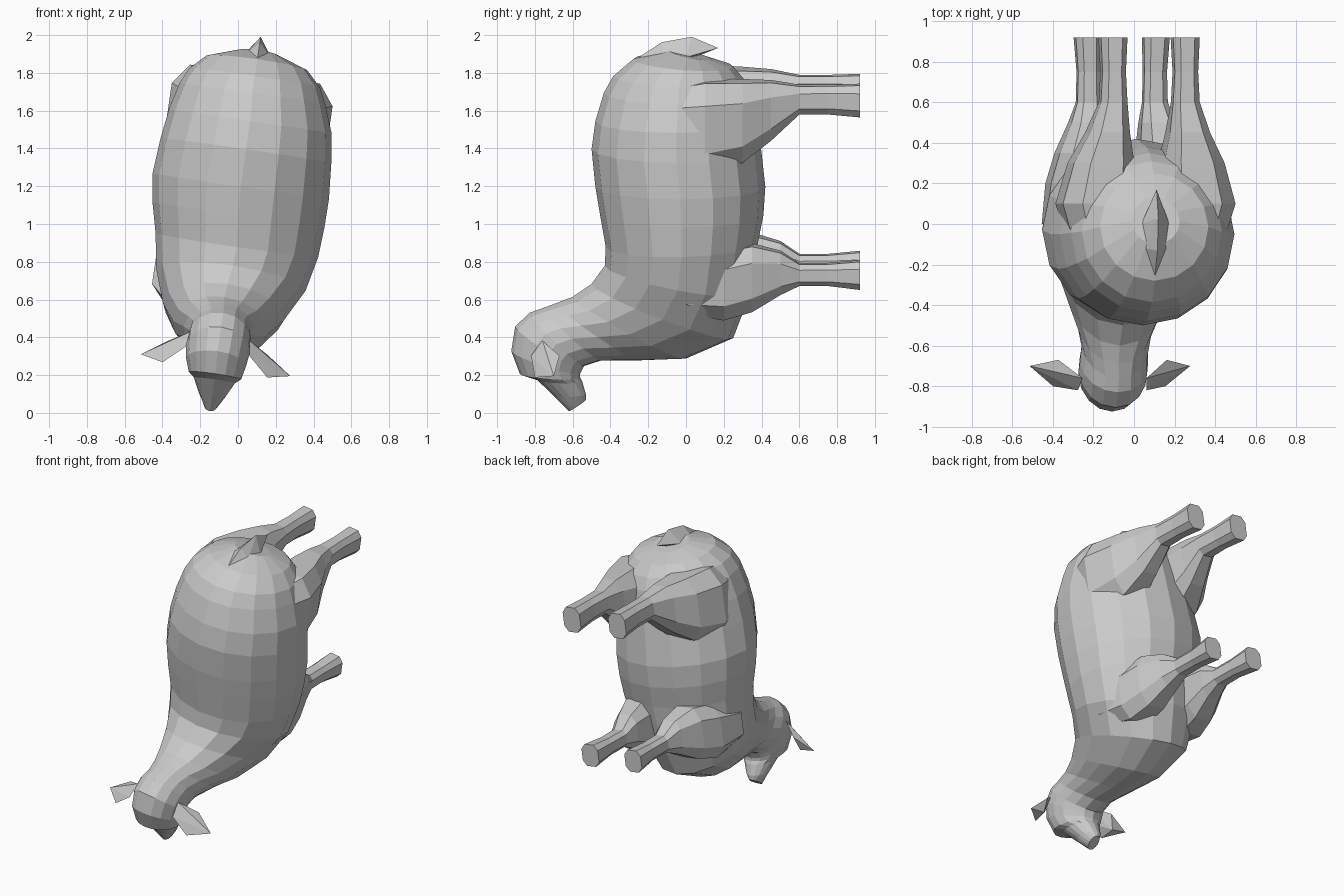
import bpy, bmesh, math
from mathutils import Matrix, Vector

cube = bpy.data.objects.get("Cube")
if cube:
    bpy.data.objects.remove(cube, do_unlink=True)

GREY = (0.6, 0.6, 0.6, 1)
wool = bpy.data.materials.new("plain grey")
wool.use_nodes = True
wool.diffuse_color = GREY
wool.node_tree.nodes["Principled BSDF"].inputs["Base Color"].default_value = GREY

# The animal is built upright and symmetric, then leans sideways about its middle
PIVOT = Vector((0, 0, 1.17))
LEAN = (Matrix.Translation(PIVOT) @ Matrix.Rotation(math.radians(8.3), 4, 'Y')
        @ Matrix.Translation(-PIVOT))


def finish(name, bm):
    bmesh.ops.recalc_face_normals(bm, faces=bm.faces)
    bm.transform(LEAN)
    mesh = bpy.data.meshes.new(name)
    bm.to_mesh(mesh)
    bm.free()
    mesh.materials.append(wool)
    obj = bpy.data.objects.new(name, mesh)
    bpy.context.collection.objects.link(obj)


def outline(sides, boxy):
    """Unit cross-section: a plain polygon, or a rounded box with flat sides."""
    shift, power = (0.5, 0.7) if boxy else (0, 1)
    ring = []
    for i in range(sides):
        a = math.tau * (i + shift) / sides
        ring.append([math.copysign(abs(f) ** power, f) for f in (math.cos(a), math.sin(a))])
    reach = max(c for c, s in ring)
    return [(c / reach, s / reach) for c, s in ring]


def loft(name, rings, sides, boxy=False):
    """Skin rings given as (near point, far point, half width), widened along x."""
    bm = bmesh.new()
    loops = []
    for near, far, half in rings:
        mid, arm = (near + far) / 2, (far - near) / 2
        loops.append([bm.verts.new(mid + arm * c + Vector((half * s, 0, 0)))
                      for c, s in outline(sides, boxy)])
    for a, b in zip(loops, loops[1:]):
        for i in range(sides):
            j = (i + 1) % sides
            bm.faces.new((a[i], a[j], b[j], b[i]))
    bm.faces.new(loops[0])
    bm.faces.new(loops[-1])
    finish(name, bm)


def hull(name, points):
    bm = bmesh.new()
    for p in points:
        bm.verts.new(p)
    bmesh.ops.convex_hull(bm, input=bm.verts)
    finish(name, bm)


# Torso, neck and head in one skin, from the rump over the crown to the muzzle
# Rows: back y, back z, belly y, belly z, sideways shift, half width
BODY = [
    (-.10, 1.93, .13, 1.88, 0, .12),
    (-.28, 1.88, .25, 1.84, 0, .27),
    (-.385, 1.79, .31, 1.77, 0, .35),
    (-.435, 1.70, .35, 1.69, 0, .39),
    (-.48, 1.55, .38, 1.55, .01, .435),
    (-.50, 1.40, .40, 1.38, .01, .457),
    (-.48, 1.20, .42, 1.20, .01, .472),
    (-.455, 1.05, .41, 1.05, .02, .46),
    (-.425, .88, .38, .90, .035, .435),
    (-.43, .78, .34, .63, .03, .40),
    (-.50, .68, .25, .39, .015, .325),
    (-.60, .61, .00, .28, .01, .25),
    (-.69, .575, -.25, .27, .01, .19),
    (-.76, .55, -.45, .27, .015, .165),
    (-.83, .525, -.54, .24, .015, .17),
    (-.905, .45, -.55, .22, .015, .17),
    (-.925, .32, -.56, .20, .015, .16),
    (-.88, .20, -.56, .18, .02, .14),
    (-.79, .17, -.55, .16, .02, .11),
    (-.70, .08, -.53, .09, .02, .07),
    (-.62, .00, -.53, .06, .02, .035),
]
loft("body", [(Vector((x, y1, z1)), Vector((x, y2, z2)), r)
              for y1, z1, y2, z2, x, r in BODY], 16)

# Legs: y, sideways offset, half width, low z, high z
HIND = [(.92, .18, .066, 1.60, 1.77), (.75, .18, .058, 1.615, 1.765),
        (.60, .18, .066, 1.615, 1.765), (.45, .20, .10, 1.48, 1.79),
        (.30, .225, .15, 1.37, 1.795), (.10, .25, .18, 1.325, 1.80),
        (-.10, .22, .15, 1.36, 1.76)]
FORE = [(.92, .17, .064, .675, .825), (.75, .165, .056, .695, .81),
        (.60, .165, .060, .695, .81), (.50, .175, .085, .65, .875),
        (.35, .20, .12, .565, .915), (.20, .22, .14, .525, .89),
        (0, .23, .15, .56, .83)]
for label, rows in (("hind_leg", HIND), ("fore_leg", FORE)):
    for side, s in (("left", 1), ("right", -1)):
        rings = [(Vector((s * off, y, lo)), Vector((s * off, y, hi)), r)
                 for y, off, r, lo, hi in rows]
        loft(f"{side}_{label}", rings, 8, boxy=True)

# Ears and tail
EAR = [(.16, -.76, .40), (.17, -.82, .32), (.28, -.80, .22),
       (.27, -.67, .335), (.40, -.70, .245), (.29, -.70, .24)]
for side, s in (("left", 1), ("right", -1)):
    hull(side + "_ear", [(s * x + .015, y, z) for x, y, z in EAR])
hull("tail", [(0, -.28, 1.87), (0, -.13, 1.97), (0, .03, 2.0), (0, .17, 1.94),
              (.06, -.12, 1.91), (-.06, -.12, 1.91), (.07, 0, 1.90), (-.07, 0, 1.90),
              (0, .07, 1.90)])
